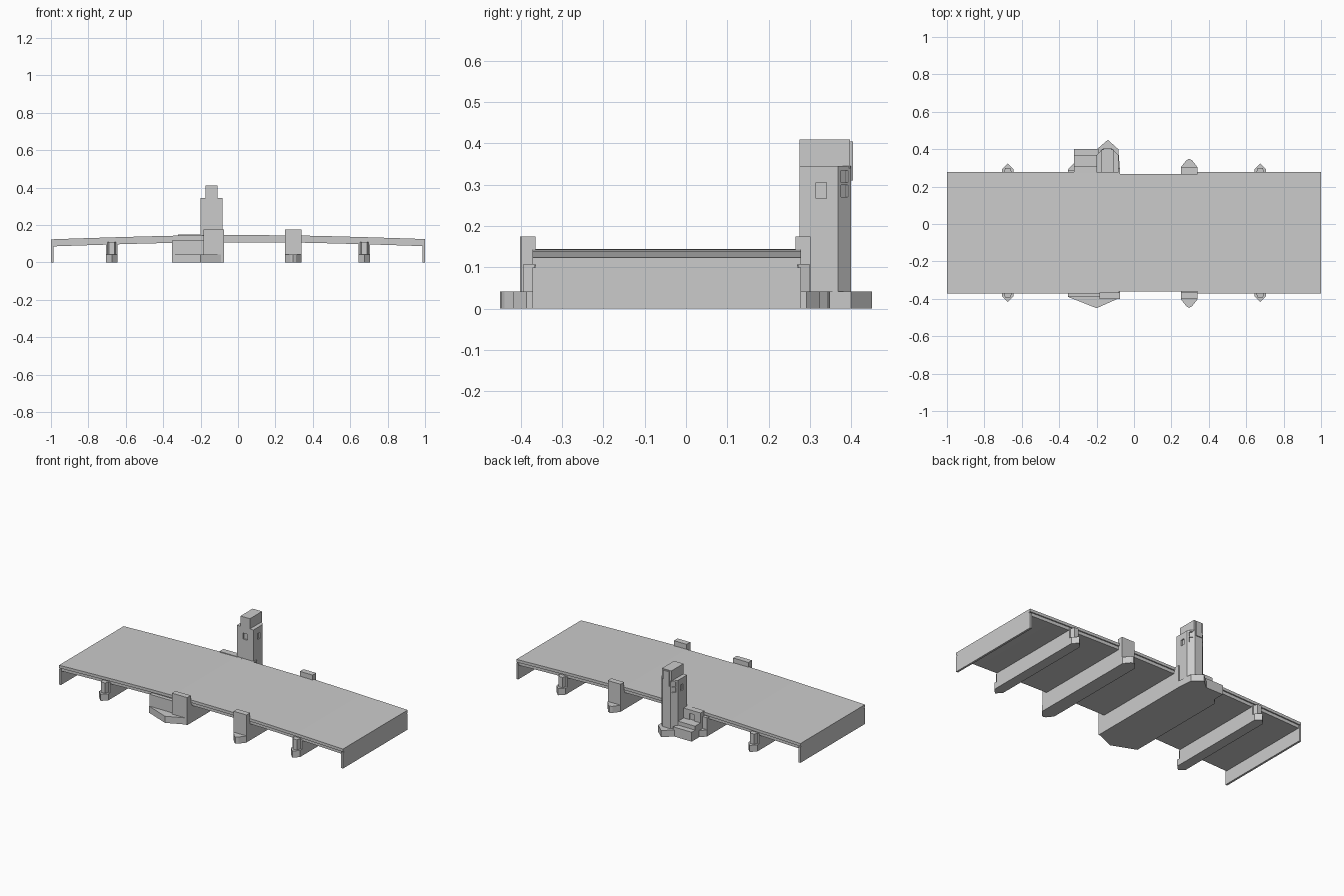
import bpy, bmesh, math
from mathutils import Matrix, Vector

if "Cube" in bpy.data.objects:
    bpy.data.objects.remove(bpy.data.objects["Cube"])


def prism(name, pts, lo, hi, axis='Z'):
    """Extrude an outline: XY outline along Z, or XZ outline along Y."""
    def at(p, h):
        return (p[0], p[1], h) if axis == 'Z' else (p[0], h, p[1])
    bm = bmesh.new()
    a = [bm.verts.new(at(p, lo)) for p in pts]
    b = [bm.verts.new(at(p, hi)) for p in pts]
    bm.faces.new(a)
    bm.faces.new(b)
    n = len(pts)
    for i in range(n):
        j = (i + 1) % n
        bm.faces.new((a[i], a[j], b[j], b[i]))
    bmesh.ops.recalc_face_normals(bm, faces=bm.faces)
    me = bpy.data.meshes.new(name)
    bm.to_mesh(me)
    bm.free()
    ob = bpy.data.objects.new(name, me)
    bpy.context.collection.objects.link(ob)
    return ob


def box(name, x0, x1, y0, y1, z0, z1):
    return prism(name, [(x0, y0), (x1, y0), (x1, y1), (x0, y1)], z0, z1)


def cut(target, cutters):
    """Cut recesses into a part and drop the cutters."""
    for c in cutters:
        m = target.modifiers.new("recess", 'BOOLEAN')
        m.operation, m.object, m.solver = 'DIFFERENCE', c, 'EXACT'
        c.hide_render = True
        bpy.context.view_layer.objects.active = target
        bpy.ops.object.modifier_apply(modifier=m.name)
        bpy.data.objects.remove(c, do_unlink=True)


FRONT, BACK = -0.372, 0.278


def strip(name, xs, top, bottom, y0, y1):
    """Deck layer following the gentle arch."""
    pts = [(x, bottom(x)) for x in xs] + [(x, top(x)) for x in reversed(xs)]
    return prism(name, pts, y0, y1, 'Y')


def road(x):
    d = max(0, abs(x - 0.02) - 0.2)
    return 0.145 - 0.021 * (d / 0.79) ** 1.3


# Arched deck: side spans and slightly narrower centre span
spans = [("left", [-1, -0.84, -0.675, -0.5, -0.35, -0.2, -0.08], 0),
         ("centre", [-0.08, 0.09, 0.25, 0.34], 0.01),
         ("right", [0.34, 0.5, 0.675, 0.84, 1], 0)]
for name, xs, inset in spans:
    strip(name + "_deck", xs, road, lambda x: road(x) - 0.018,
          FRONT + inset, BACK - inset)
    strip(name + "_girder", xs, lambda x: road(x) - 0.018,
          lambda x: road(x) - 0.038, FRONT + inset + 0.008, BACK - inset - 0.008)

# End abutments
for s in (-1, 1):
    x0, x1 = sorted((s, s * 0.987))
    box("abutment", x0, x1, FRONT, BACK, 0, 0.1)

# Slim outer piers with pointed feet and faceted pilasters
for cx in (-0.675, 0.675):
    w = 0.032
    box("outer_pier_wall", cx - w, cx + w, FRONT + 0.004, BACK - 0.004, 0, 0.105)
    for y, s in ((FRONT, -1), (BACK, 1)):
        prism("outer_pier_foot", [(cx - w, y - s * 0.01), (cx - w, y + s * 0.014),
              (cx, y + s * 0.046), (cx + w, y + s * 0.014), (cx + w, y - s * 0.01)], 0, 0.042)
        prism("outer_pier_pilaster", [(cx - 0.024, y - s * 0.01), (cx - 0.014, y + s * 0.021),
              (cx + 0.014, y + s * 0.021), (cx + 0.024, y - s * 0.01)], 0.04, 0.108)

# Right main pier with tall end blocks
cx, w = 0.295, 0.045
box("main_pier_wall", cx - w, cx + w, -0.37, 0.275, 0, 0.12)
for y, s in ((-0.382, -1), (0.283, 1)):
    box("main_pier_block", cx - w, cx + w, y - 0.018, y + 0.018, 0, 0.175)
    prism("main_pier_foot", [(cx - w, y), (cx - w, y + s * 0.02),
          (cx - 0.015, y + s * 0.058), (cx, y + s * 0.066), (cx + 0.015, y + s * 0.058),
          (cx + w, y + s * 0.02), (cx + w, y)], 0, 0.042)

# Wide tower pier
box("tower_pier_wall", -0.352, -0.076, -0.388, 0.29, 0, 0.118)
prism("tower_pier_front_foot", [(-0.352, -0.37), (-0.352, -0.39), (-0.2, -0.45),
      (-0.076, -0.395), (-0.076, -0.37)], 0, 0.042)
box("tower_pier_front_block", -0.184, -0.076, -0.402, -0.366, 0, 0.175)
prism("tower_pier_back_foot", [(-0.352, 0.27), (-0.352, 0.292), (-0.32, 0.327),
      (-0.32, 0.4), (-0.198, 0.4), (-0.14, 0.45), (-0.084, 0.4), (-0.076, 0.3),
      (-0.076, 0.27)], 0, 0.042)
box("tower_pier_back_block", -0.2, -0.076, 0.266, 0.3, 0, 0.145)

# Stepped terrace with doorway wall beside the tower
box("terrace_lower_step", -0.32, -0.19, 0.27, 0.4, 0.03, 0.06)
box("terrace_upper_step", -0.32, -0.19, 0.27, 0.365, 0.03, 0.085)
wall = box("terrace_wall", -0.32, -0.19, 0.27, 0.31, 0.03, 0.148)
cut(wall, [box("door_cutter", -0.272, -0.242, 0.303, 0.33, 0.085, 0.125)])

# Tower shaft with chamfered back corners
tower = prism("tower_shaft", [(-0.2, 0.275), (-0.084, 0.275), (-0.084, 0.368),
              (-0.114, 0.4), (-0.17, 0.4), (-0.2, 0.368)], 0, 0.345)

# Window recesses on the sides, the front and the chamfers
mid = -0.142
cutters = [box("window_cutter", mid - 0.015, mid + 0.015, 0.26, 0.283, 0.268, 0.306)]
for s in (-1, 1):
    x = mid + s * 0.058
    cutters.append(box("window_cutter", x - 0.008, x + 0.008, 0.315, 0.34, 0.267, 0.305))
    for z in (0.285, 0.32):
        c = box("window_cutter", -0.011, 0.011, -0.007, 0.007, -0.015, 0.015)
        c.data.transform(Matrix.Translation(Vector((mid + s * 0.043, 0.384, z)))
                         @ Matrix.Rotation(-s * math.radians(46.8), 4, 'Z'))
        cutters.append(c)
cut(tower, cutters)

# Tower top and its rear panel
box("tower_top", -0.175, -0.109, 0.275, 0.397, 0.34, 0.41)
box("tower_rear_panel", -0.163, -0.121, 0.39, 0.405, 0.31, 0.405)
